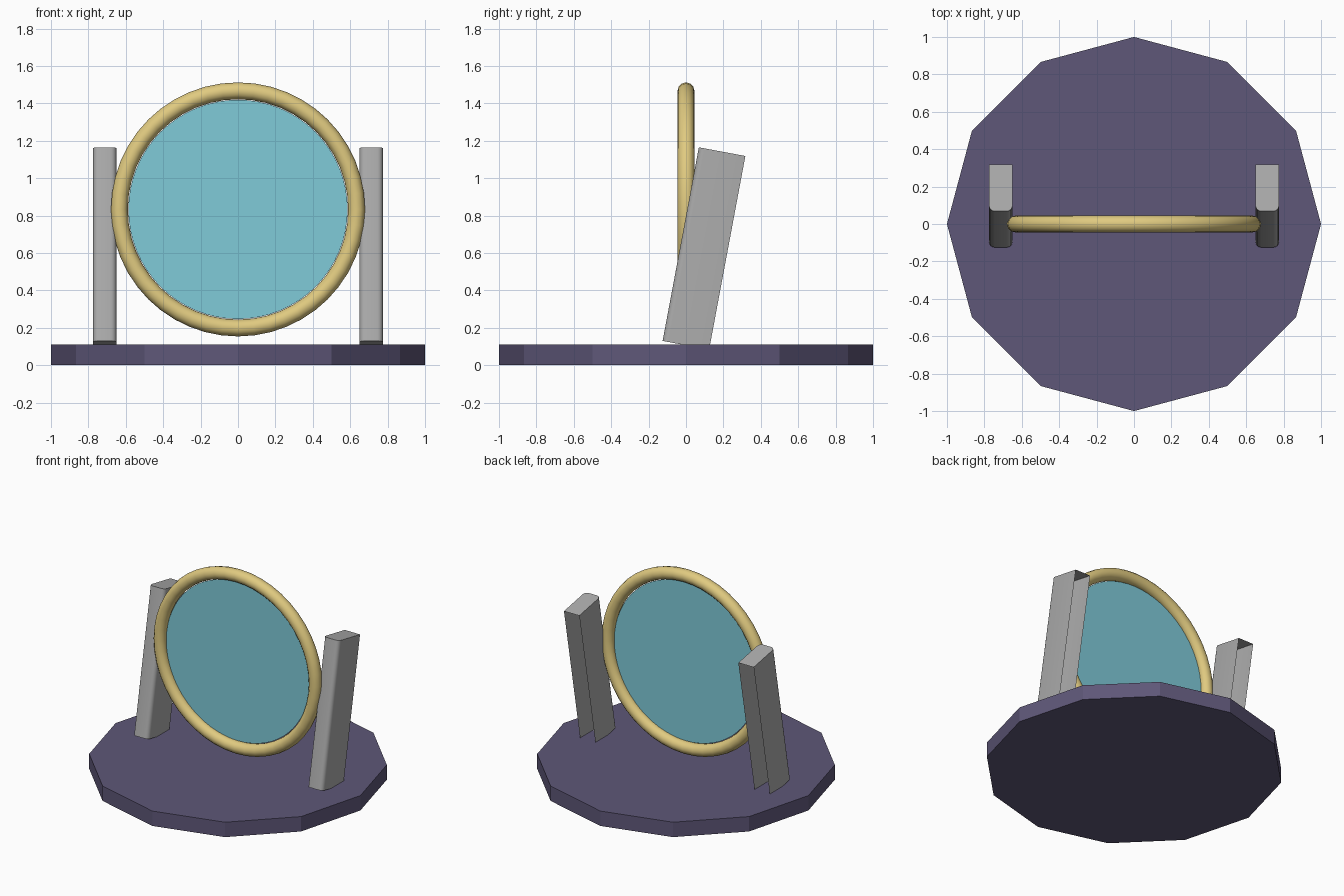
import bpy
import bmesh
from math import sin, cos, pi, radians

if "Cube" in bpy.data.objects:
    bpy.data.objects.remove(bpy.data.objects["Cube"], do_unlink=True)


def material(name, rgb):
    mat = bpy.data.materials.new(name)
    mat.use_nodes = True
    mat.diffuse_color = (*rgb, 1)
    mat.node_tree.nodes["Principled BSDF"].inputs["Base Color"].default_value = (*rgb, 1)
    return mat


purple = material("dusky_purple", (0.112, 0.095, 0.188))
gold = material("pale_gold", (0.745, 0.591, 0.216))
glass = material("pale_blue_glass", (0.216, 0.597, 0.694))
grey = material("post_grey", (0.413, 0.413, 0.413))


def finish(obj, name, mat, smooth=None):
    obj.name = obj.data.name = name
    obj.data.materials.append(mat)
    if smooth:
        bpy.ops.object.select_all(action="DESELECT")
        obj.select_set(True)
        bpy.context.view_layer.objects.active = obj
        bpy.ops.object.shade_smooth_by_angle(angle=radians(smooth))
    return obj


# Twelve-sided base slab with corners on the axes
BASE_HEIGHT = 0.11
bpy.ops.mesh.primitive_cylinder_add(vertices=12, radius=1, depth=BASE_HEIGHT,
                                    location=(0, 0, BASE_HEIGHT / 2))
finish(bpy.context.object, "base", purple)

# Upright ring and the flat glass inside it
CENTRE = (0, 0, 0.833)
bpy.ops.mesh.primitive_torus_add(major_radius=0.634, minor_radius=0.045,
                                 major_segments=48, minor_segments=12,
                                 location=CENTRE, rotation=(pi / 2, 0, 0))
finish(bpy.context.object, "mirror_frame", gold, 40)

bpy.ops.mesh.primitive_circle_add(vertices=64, radius=0.586, fill_type="NGON",
                                  location=CENTRE, rotation=(pi / 2, 0, 0))
finish(bpy.context.object, "mirror_glass", glass)


# Leaning channel posts: rounded front corners, capped ends, open back
def post(name, x, half=0.0625, depth=0.253, length=1.053, r=0.03, steps=4):
    outline = [(-half, depth)]
    for side, start in ((-1, pi), (1, 1.5 * pi)):
        for i in range(steps + 1):
            a = start + i / steps * pi / 2
            outline.append((side * (half - r) + r * cos(a), r + r * sin(a)))
    outline.append((half, depth))

    bm = bmesh.new()
    low = [bm.verts.new((u, v, 0)) for u, v in outline]
    high = [bm.verts.new((u, v, length)) for u, v in outline]
    for i in range(len(outline) - 1):
        bm.faces.new((low[i], low[i + 1], high[i + 1], high[i]))
    bm.faces.new(high)
    bm.faces.new(low[::-1])
    mesh = bpy.data.meshes.new(name)
    bm.to_mesh(mesh)
    bm.free()

    obj = bpy.data.objects.new(name, mesh)
    bpy.context.collection.objects.link(obj)
    obj.location = (x, -0.125, 0.13)
    obj.rotation_euler.x = radians(-10.6)
    finish(obj, name, grey, 40)


for label, sign in (("left", 1), ("right", -1)):
    post(label + "_post", sign * 0.7125)
